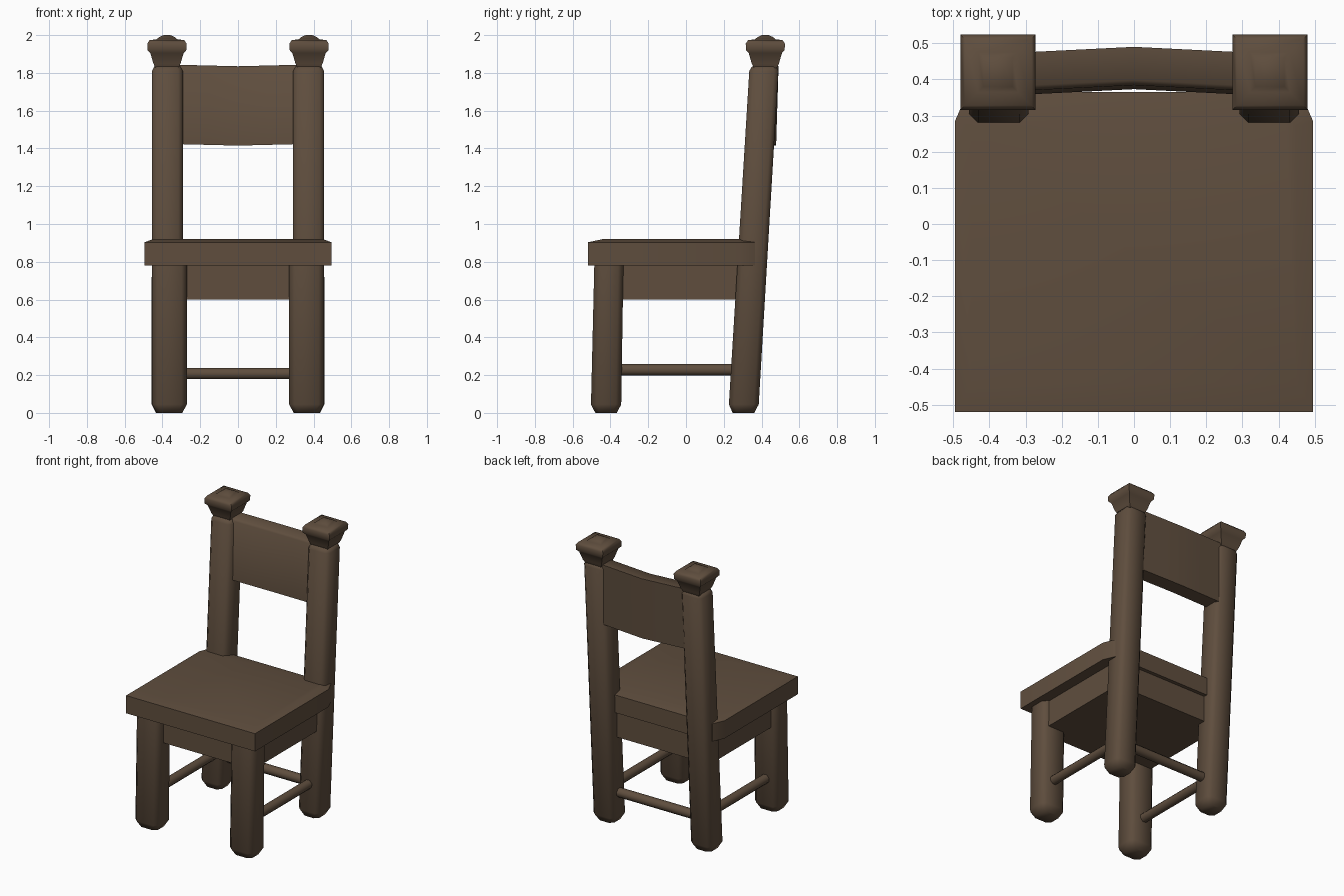
import bpy, bmesh, math

if "Cube" in bpy.data.objects:
    bpy.data.objects.remove(bpy.data.objects["Cube"])

wood = bpy.data.materials.new("dark brown wood")
wood.diffuse_color = (0.115, 0.076, 0.048, 1)
wood.use_nodes = True
wood.node_tree.nodes["Principled BSDF"].inputs["Base Color"].default_value = wood.diffuse_color


def loft(name, rings, angle=60):
    """Skin a stack of equal-sized point loops and cap both ends."""
    bm = bmesh.new()
    loops = [[bm.verts.new(p) for p in r] for r in rings]
    n = len(loops[0])
    for a, b in zip(loops, loops[1:]):
        for i in range(n):
            j = (i + 1) % n
            bm.faces.new((a[i], a[j], b[j], b[i]))
    bm.faces.new(loops[0][::-1])
    bm.faces.new(loops[-1])
    bmesh.ops.recalc_face_normals(bm, faces=bm.faces)
    mesh = bpy.data.meshes.new(name)
    bm.to_mesh(mesh)
    bm.free()
    mesh.materials.append(wood)
    ob = bpy.data.objects.new(name, mesh)
    bpy.context.collection.objects.link(ob)
    bpy.ops.object.select_all(action='DESELECT')
    ob.select_set(True)
    bpy.context.view_layer.objects.active = ob
    bpy.ops.object.shade_smooth_by_angle(angle=math.radians(angle))
    return ob


def rect(cx, cy, z, hx, hy, c=0.0):
    """Rectangle loop, with chamfered corners when c > 0."""
    if c == 0:
        return [(cx + sx * hx, cy + sy * hy, z) for sx, sy in ((-1, -1), (1, -1), (1, 1), (-1, 1))]
    pts = [(-hx + c, -hy), (hx - c, -hy), (hx, -hy + c), (hx, hy - c),
           (hx - c, hy), (-hx + c, hy), (-hx, hy - c), (-hx, -hy + c)]
    return [(cx + x, cy + y, z) for x, y in pts]


def rod(name, a, b, r=0.032):
    """Eight-sided rail between two points, along x or y."""
    along_x = abs(b[0] - a[0]) > abs(b[1] - a[1])
    rings = []
    for p in (a, b):
        ring = []
        for k in range(8):
            t = math.tau * (k + 0.5) / 8
            u, v = r * math.cos(t), r * math.sin(t)
            ring.append((p[0], p[1] + u, p[2] + v) if along_x else (p[0] + u, p[1], p[2] + v))
        rings.append(ring)
    loft(name, rings)


for s, side in ((-1, "left"), (1, "right")):
    # front leg with tapered foot
    x = s * 0.363
    loft("front_leg_" + side, [
        rect(x, -0.423, 0.0, 0.068, 0.057, 0.025),
        rect(x, -0.423, 0.045, 0.092, 0.08, 0.028),
        rect(x, -0.408, 0.80, 0.092, 0.077, 0.028)])
    # back leg leaning backwards up to the finial
    x = s * 0.374
    loft("back_post_" + side, [
        rect(x, 0.304, 0.0, 0.06, 0.057, 0.025),
        rect(x, 0.306, 0.045, 0.083, 0.079, 0.026),
        rect(x, 0.412, 1.81, 0.082, 0.077, 0.024),
        rect(x, 0.414, 1.835, 0.068, 0.064, 0.02)])
    # square finial
    profile = [(1.825, 0.06), (1.85, 0.072), (1.905, 0.088), (1.92, 0.102),
               (1.955, 0.104), (1.973, 0.092), (1.978, 0.055), (1.99, 0.04), (2.0, 0.018)]
    loft("finial_" + side, [rect(x + s * 0.002, 0.42, z, h, h) for z, h in profile], 50)
    # side rail
    rod("side_rail_" + side, (s * 0.37, -0.40, 0.228), (s * 0.37, 0.31, 0.228))

# rail between the back legs
rod("back_rail", (-0.36, 0.315, 0.208), (0.36, 0.315, 0.208))


def seat_loop(z, w, front, back, cw, cy):
    return [(-w, front, z), (w, front, z), (w, cy, z), (cw, back, z), (-cw, back, z), (-w, cy, z)]


# seat slab with softened top edge, and apron box beneath
loft("seat", [seat_loop(0.78, 0.495, -0.52, 0.365, 0.46, 0.285),
              seat_loop(0.903, 0.495, -0.52, 0.365, 0.46, 0.285),
              seat_loop(0.92, 0.45, -0.44, 0.30, 0.42, 0.27)])
loft("apron", [rect(0, -0.045, z, 0.42, 0.385) for z in (0.60, 0.79)], 30)

# curved backrest slat, bowed backwards in the middle
rings = []
for i in range(5):
    x = -0.32 + 0.16 * i
    k = 1 - abs(x) / 0.32
    dy, dz = 0.016 * k, -0.008 * k
    section = [(0.357, 1.423), (0.461, 1.423), (0.474, 1.843), (0.382, 1.843), (0.368, 1.828)]
    rings.append([(x, y + dy, z + dz) for y, z in section])
loft("backrest_slat", rings)
